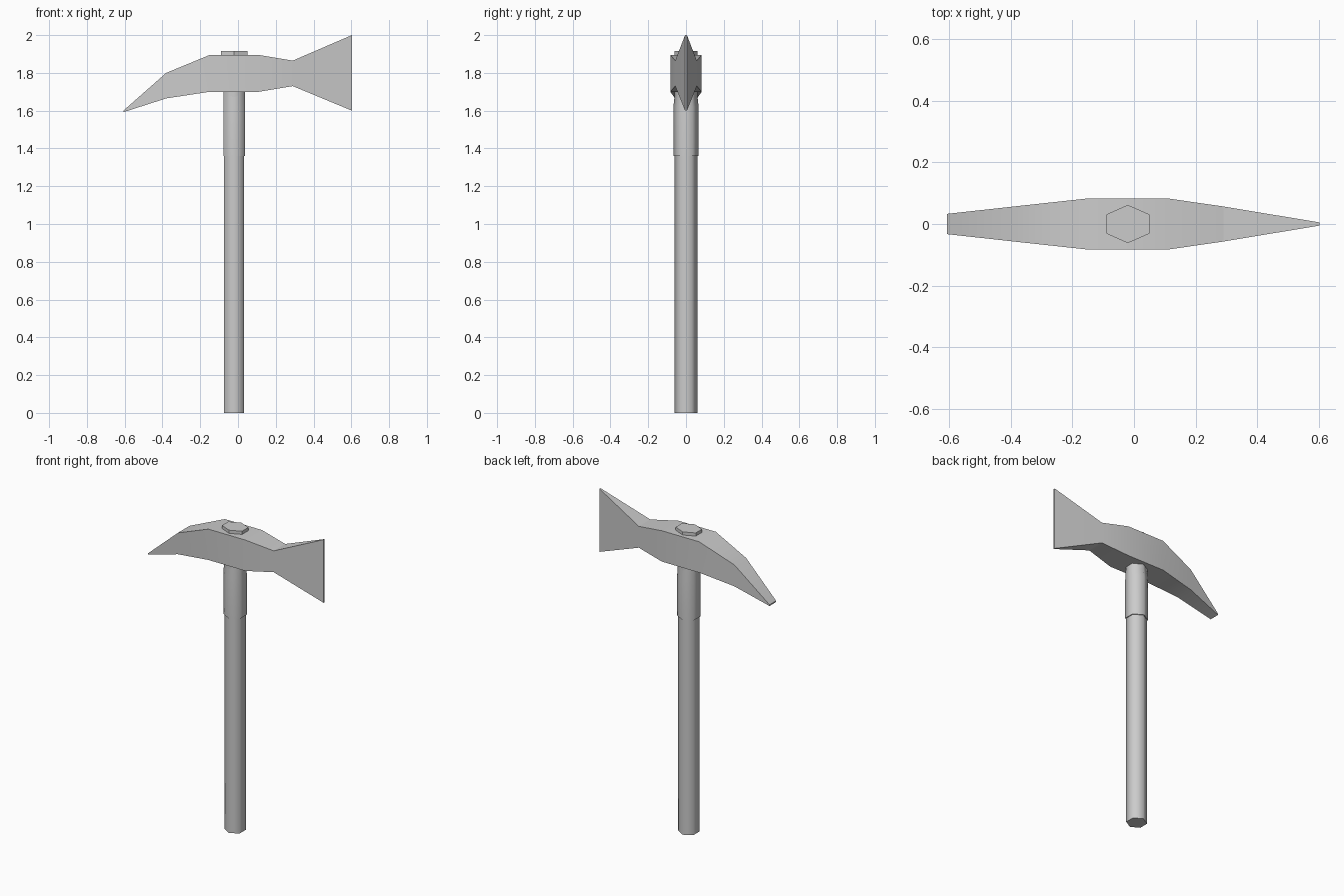
import bpy, bmesh, math

if "Cube" in bpy.data.objects:
    bpy.data.objects.remove(bpy.data.objects["Cube"], do_unlink=True)

grey = bpy.data.materials.new("plain grey")
grey.use_nodes = True
grey.diffuse_color = (0.6, 0.6, 0.6, 1)
grey.node_tree.nodes["Principled BSDF"].inputs["Base Color"].default_value = (0.6, 0.6, 0.6, 1)


def loft(name, rings, smooth_angle):
    """Skin a closed solid through rings that share a point count."""
    bm = bmesh.new()
    loops = [[bm.verts.new(p) for p in ring] for ring in rings]
    count = len(loops[0])
    for a, b in zip(loops, loops[1:]):
        for i in range(count):
            j = (i + 1) % count
            bm.faces.new((a[i], a[j], b[j], b[i]))
    bm.faces.new(loops[0])
    bm.faces.new(loops[-1])
    bmesh.ops.recalc_face_normals(bm, faces=bm.faces)
    mesh = bpy.data.meshes.new(name)
    bm.to_mesh(mesh)
    bm.free()
    mesh.materials.append(grey)
    obj = bpy.data.objects.new(name, mesh)
    bpy.context.collection.objects.link(obj)
    bpy.ops.object.select_all(action='DESELECT')
    obj.select_set(True)
    bpy.context.view_layer.objects.active = obj
    bpy.ops.object.shade_smooth_by_angle(angle=math.radians(smooth_angle))
    return obj


def hexagon(half_x, half_y, z, centre_x=-0.02):
    """Six-sided ring with corners pointing to the front and back."""
    corner = math.cos(math.radians(30))
    angles = [math.radians(30 + 60 * i) for i in range(6)]
    return [(centre_x + half_x * math.cos(a) / corner, half_y * math.sin(a), z) for a in angles]


# Shaft, grip collar tapering under the head, and the cap on top
loft("handle", [hexagon(0.053, 0.061, z) for z in (0, 1.8)], 65)
loft("collar", [hexagon(0.058, 0.067, 1.36), hexagon(0.058, 0.067, 1.62),
                hexagon(0.057, 0.06, 1.68), hexagon(0.057, 0.06, 1.75)], 65)
loft("top_cap", [hexagon(0.07, 0.062, z) for z in (1.86, 1.915)], 30)

# Head stations: x, half thickness, bottom, top
stations = [
    (-0.607, 0.033, 1.592, 1.6),
    (-0.38, 0.058, 1.665, 1.8),
    (-0.15, 0.083, 1.7, 1.895),
    (0.11, 0.083, 1.7, 1.895),
    (0.29, 0.057, 1.73, 1.865),
    (0.603, 0.005, 1.6, 2.0),
]
loft("axe_head", [[(x, -y, low), (x, y, low), (x, y, high), (x, -y, high)]
                  for x, y, low, high in stations], 30)
